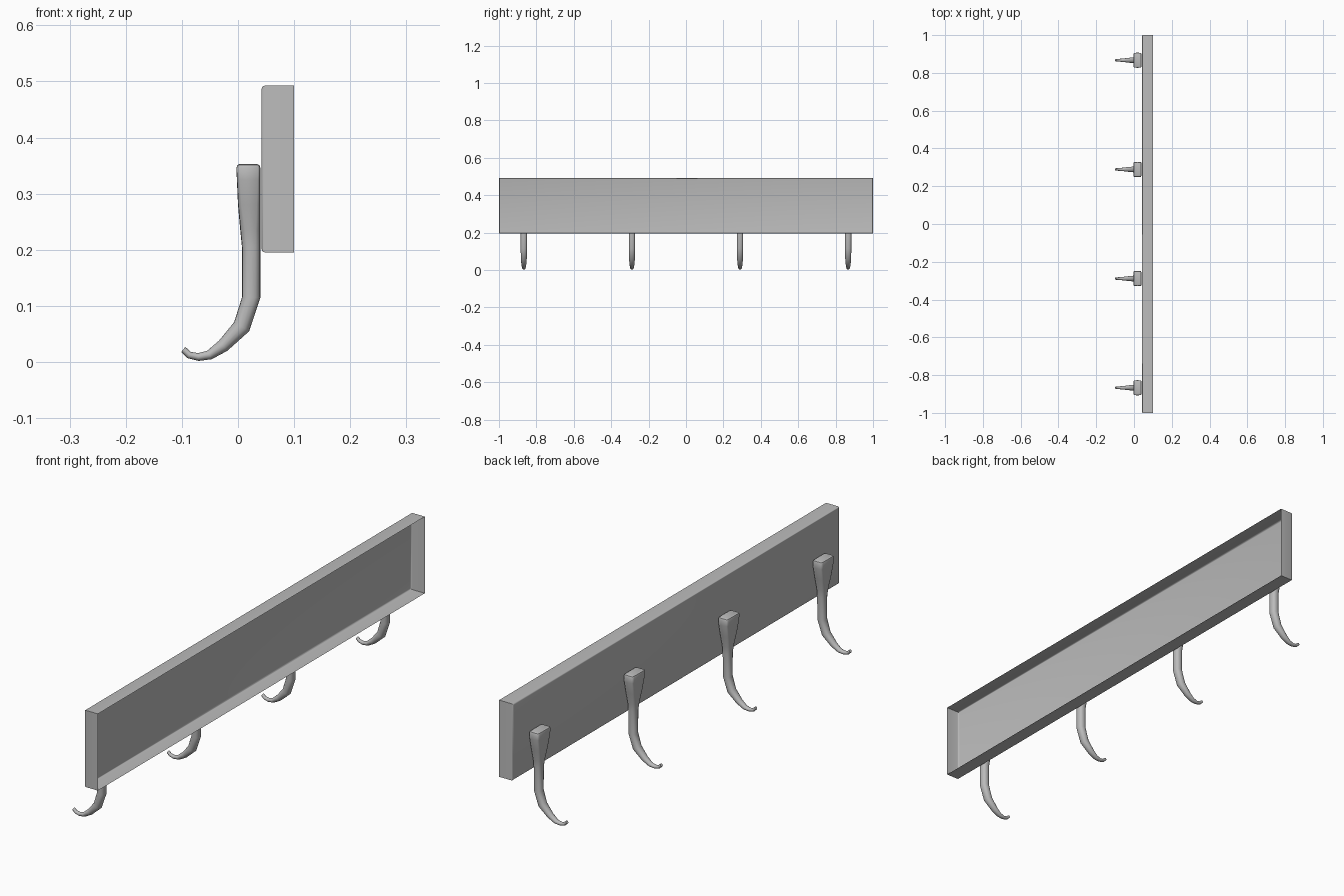
import bpy, bmesh, math
from mathutils import Vector

cube = bpy.data.objects.get("Cube")
if cube:
    bpy.data.objects.remove(cube, do_unlink=True)

metal = bpy.data.materials.new("grey metal")
metal.use_nodes = True
GREY = (0.5, 0.5, 0.5, 1)
metal.diffuse_color = GREY
metal.node_tree.nodes["Principled BSDF"].inputs["Base Color"].default_value = GREY


def finish(bm, name):
    """Turn a bmesh into a smooth-shaded object with sharp creases."""
    mesh = bpy.data.meshes.new(name)
    bm.to_mesh(mesh)
    bm.free()
    mesh.materials.append(metal)
    obj = bpy.data.objects.new(name, mesh)
    bpy.context.collection.objects.link(obj)
    bpy.ops.object.select_all(action="DESELECT")
    obj.select_set(True)
    bpy.context.view_layer.objects.active = obj
    bpy.ops.object.shade_smooth_by_angle(angle=math.radians(40))
    return obj


# Rail: thin pressed tray, open on the +x side, with rounded face edges
bm = bmesh.new()
bmesh.ops.create_cube(bm, size=1)
for v in bm.verts:
    v.co = Vector((0.071 + v.co.x * 0.058, v.co.y * 2, 0.344 + v.co.z * 0.297))
bm.normal_update()
bmesh.ops.delete(bm, geom=[f for f in bm.faces if f.normal.x > 0.9], context="FACES_ONLY")
rim = [e for e in bm.edges if all(v.co.x < 0.05 for v in e.verts)]
bmesh.ops.bevel(bm, geom=rim, offset=0.006, segments=3, profile=0.5, affect="EDGES")
finish(bm, "rail")

# Hook stations: outer (x, z), inner (x, z), half width, squareness
STATIONS = [
    ((0.003, 0.353), (0.034, 0.353), 0.034, 8),
    ((-0.001, 0.351), (0.038, 0.351), 0.038, 8),
    ((-0.003, 0.346), (0.040, 0.346), 0.040, 8),
    ((-0.002, 0.325), (0.040, 0.325), 0.039, 7),
    ((0.000, 0.280), (0.040, 0.280), 0.030, 5),
    ((0.004, 0.235), (0.040, 0.235), 0.020, 3),
    ((0.007, 0.205), (0.040, 0.205), 0.017, 2.5),
    ((0.007, 0.115), (0.040, 0.115), 0.017, 2.3),
    ((-0.007, 0.071), (0.020, 0.055), 0.016, 2.2),
    ((-0.034, 0.038), (-0.019, 0.020), 0.013, 2),
    ((-0.055, 0.020), (-0.047, 0.005), 0.010, 2),
    ((-0.071, 0.016), (-0.070, 0.002), 0.008, 2),
    ((-0.084, 0.018), (-0.090, 0.007), 0.007, 2),
    ((-0.094, 0.027), (-0.101, 0.018), 0.006, 2),
]
SIDES = 16


def power(value, squareness):
    return math.copysign(abs(value) ** (2 / squareness), value)


def make_hook(name, y):
    bm = bmesh.new()
    rings = []
    for outer, inner, half, sq in STATIONS:
        a = Vector((outer[0], y, outer[1]))
        b = Vector((inner[0], y, inner[1]))
        ring = []
        for i in range(SIDES):
            t = math.tau * i / SIDES
            offset = (b - a) / 2 * power(math.cos(t), sq)
            offset.y = half * power(math.sin(t), sq)
            ring.append(bm.verts.new((a + b) / 2 + offset))
        rings.append(ring)
    for r, s in zip(rings, rings[1:]):
        for i in range(SIDES):
            j = (i + 1) % SIDES
            bm.faces.new((r[i], r[j], s[j], s[i]))
    bm.faces.new(rings[0])
    bm.faces.new(rings[-1])
    bmesh.ops.recalc_face_normals(bm, faces=bm.faces)
    return finish(bm, name)


# Four evenly spaced hooks
for n in range(4):
    make_hook(f"hook_{n + 1}", -0.867 + 0.578 * n)
